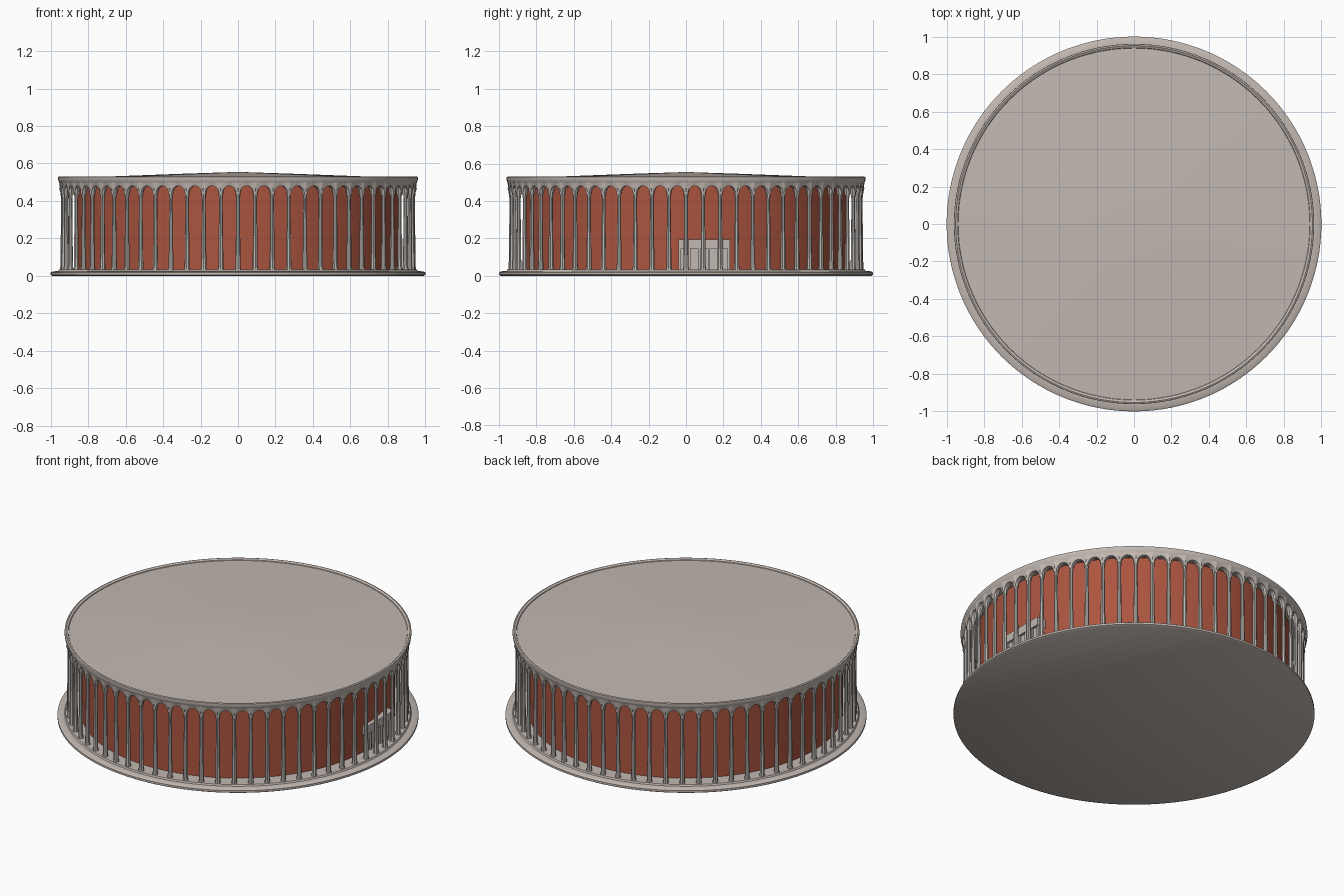
import bpy, bmesh
from math import pi, sin, cos, sqrt, radians
from mathutils import Matrix

BAYS = 64
STEP = 2 * pi / BAYS

if "Cube" in bpy.data.objects:
    bpy.data.objects.remove(bpy.data.objects["Cube"], do_unlink=True)


def material(name, rgb):
    m = bpy.data.materials.new(name)
    m.use_nodes = True
    m.diffuse_color = (*rgb, 1)
    m.node_tree.nodes["Principled BSDF"].inputs["Base Color"].default_value = (*rgb, 1)
    return m


STONE = material("warm pale stone", (0.54, 0.48, 0.44))
PILLAR = material("pale grey pillar", (0.49, 0.46, 0.43))
BRICK = material("brick red", (0.41, 0.09, 0.05))


def finish(name, bm, mat, smooth=True):
    bmesh.ops.recalc_face_normals(bm, faces=bm.faces)
    mesh = bpy.data.meshes.new(name)
    bm.to_mesh(mesh)
    bm.free()
    mesh.materials.append(mat)
    ob = bpy.data.objects.new(name, mesh)
    bpy.context.collection.objects.link(ob)
    if smooth:
        bpy.ops.object.select_all(action='DESELECT')
        ob.select_set(True)
        bpy.context.view_layer.objects.active = ob
        bpy.ops.object.shade_smooth_by_angle(angle=radians(35))
    return ob


def lathe(name, profile, mat, steps=128):
    bm = bmesh.new()
    verts = [bm.verts.new((r, 0, z)) for r, z in profile]
    edges = [bm.edges.new(pair) for pair in zip(verts, verts[1:])]
    bmesh.ops.spin(bm, geom=verts + edges, cent=(0, 0, 0), axis=(0, 0, 1),
                   angle=2 * pi, steps=steps, use_duplicate=False)
    bmesh.ops.remove_doubles(bm, verts=bm.verts, dist=0.0001)
    return finish(name, bm, mat)


# Round plinth, inner drum and shallow conical roof
lathe("base_plate", [(0, 0), (0.99, 0), (1, 0.006), (1, 0.018), (0.99, 0.024),
                     (0.96, 0.026), (0.955, 0.034), (0, 0.034)], STONE)
lathe("drum_wall", [(0.87, 0.03), (0.87, 0.52)], BRICK)
lathe("roof", [(0, 0.555), (0.3, 0.545), (0.7, 0.53), (0.94, 0.521),
               (0.94, 0.505), (0, 0.505)], STONE)
# Cornice ring flaring outward above the arches
lathe("cornice", [(0.93, 0.49), (0.945, 0.485), (0.956, 0.502), (0.961, 0.518),
                  (0.96, 0.528), (0.952, 0.531), (0.94, 0.525), (0.93, 0.505),
                  (0.93, 0.49)], STONE)

# Arcade band: each bay has a round-headed opening cut from its lower edge
HALF = 0.41   # half opening as a share of the bay
SAMPLES = 10
bm = bmesh.new()
rows = []
for bay in range(BAYS):
    for k in range(SAMPLES + 1):
        t = -cos(pi * k / SAMPLES)
        angle = (bay + 0.5 + HALF * t) * STEP
        low = 0.435 + 0.046 * sqrt(max(0, 1 - t * t))
        rows.append([bm.verts.new((r * cos(angle), r * sin(angle), z))
                     for r, z in ((0.947, low), (0.955, 0.505),
                                  (0.92, 0.505), (0.92, low))])
for a, b in zip(rows, rows[1:] + rows[:1]):
    for j in range(4):
        bm.faces.new((a[j], b[j], b[(j + 1) % 4], a[(j + 1) % 4]))
finish("arcade_arches", bm, STONE)

# Tapered columns with a foot and a flared capital
bm = bmesh.new()
SECTIONS = [(0.03, 0.017), (0.05, 0.014), (0.2, 0.012), (0.36, 0.010),
            (0.41, 0.010), (0.445, 0.014), (0.47, 0.021)]
for i in range(BAYS):
    turn = Matrix.Rotation(i * STEP, 4, 'Z')
    for (z0, r0), (z1, r1) in zip(SECTIONS, SECTIONS[1:]):
        bmesh.ops.create_cone(bm, segments=8, radius1=r0, radius2=r1,
                              depth=z1 - z0, cap_ends=False,
                              matrix=turn @ Matrix.Translation((0.934, 0, (z0 + z1) / 2)))
bmesh.ops.remove_doubles(bm, verts=bm.verts, dist=0.0002)
finish("arcade_columns", bm, PILLAR)


def add_box(bm, x, y, z):
    size = Matrix.Diagonal((x[1] - x[0], y[1] - y[0], z[1] - z[0], 1))
    middle = Matrix.Translation((sum(x) / 2, sum(y) / 2, sum(z) / 2))
    bmesh.ops.create_cube(bm, size=1, matrix=middle @ size)


# Entrance porch on the left side: canopy, posts and recessed doors
bm = bmesh.new()
add_box(bm, (0.83, 0.895), (-0.04, 0.235), (0.145, 0.195))
add_box(bm, (0.83, 0.88), (-0.03, 0.225), (0.03, 0.15))
for i in range(6):
    y = -0.04 + i * 0.0525
    add_box(bm, (0.875, 0.89), (y, y + 0.012), (0.03, 0.15))
finish("entrance_porch", bm, STONE, smooth=False)
